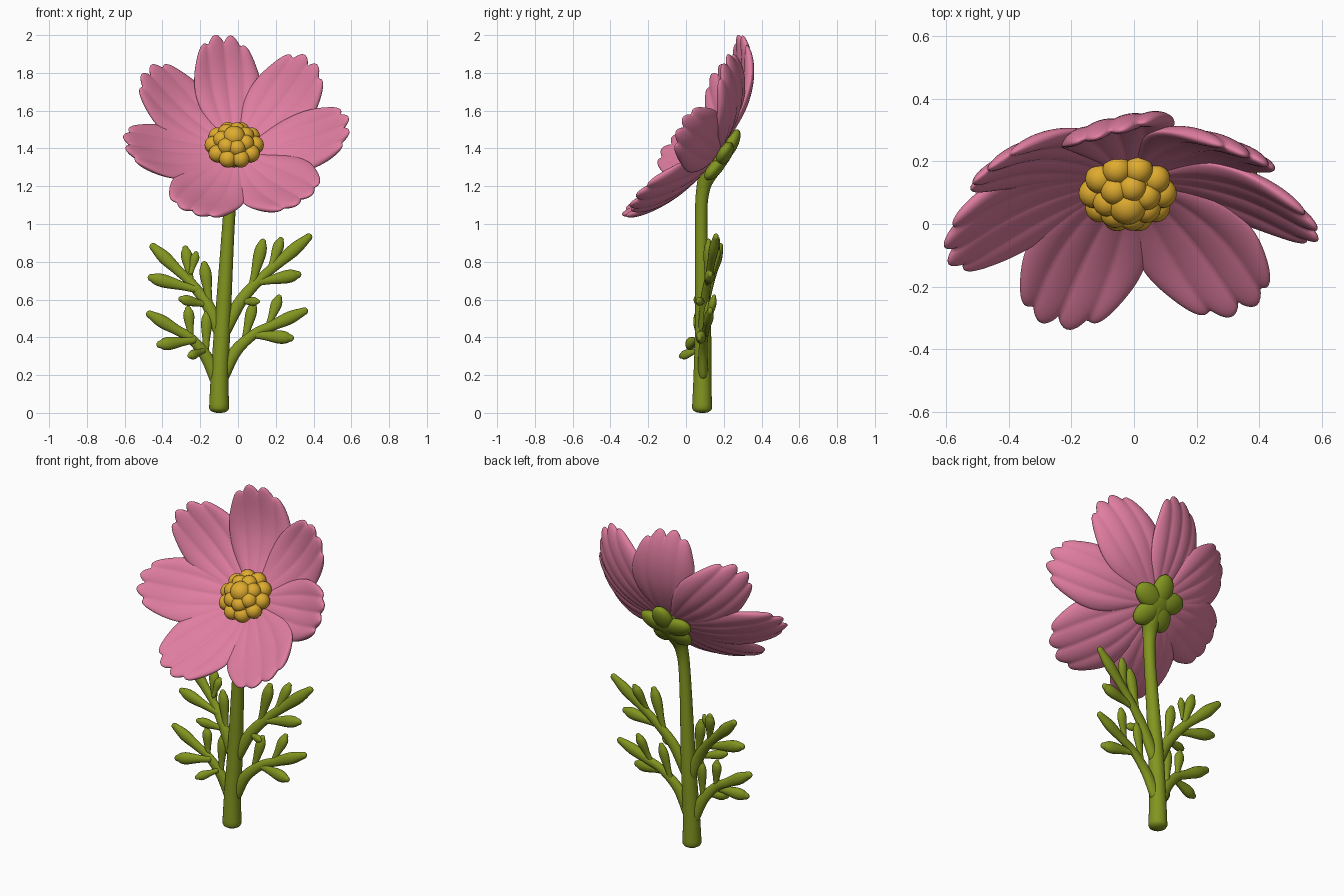
import bpy, bmesh, math
from mathutils import Vector, Matrix

if "Cube" in bpy.data.objects:
    bpy.data.objects.remove(bpy.data.objects["Cube"])

def material(name, rgb):
    m = bpy.data.materials.new(name)
    m.diffuse_color = (*rgb, 1)
    m.use_nodes = True
    m.node_tree.nodes["Principled BSDF"].inputs["Base Color"].default_value = m.diffuse_color
    return m

PINK = material("petal pink", (0.74, 0.205, 0.35))
GREEN = material("leaf green", (0.225, 0.30, 0.014))
GOLD = material("centre gold", (0.74, 0.41, 0.028))

# Flower head frame: local x = right, local y = up the face, local z = facing direction
AXIS = Vector((0, -0.84, 0.55)).normalized()
UP = Vector((0, AXIS.z, -AXIS.y))
HEAD = Matrix((Vector((1, 0, 0)), UP, AXIS)).transposed().to_4x4()
HEAD.translation = Vector((-0.01, 0.15, 1.38))

def finish(bm, name, mat):
    bmesh.ops.remove_doubles(bm, verts=bm.verts, dist=0.0004)
    bmesh.ops.recalc_face_normals(bm, faces=bm.faces)
    for f in bm.faces:
        f.smooth = True
    me = bpy.data.meshes.new(name)
    bm.to_mesh(me)
    bm.free()
    me.materials.append(mat)
    ob = bpy.data.objects.new(name, me)
    bpy.context.collection.objects.link(ob)
    return ob

def spline(pts, n):
    """Catmull-Rom samples through tuples (x, y, z, radius)."""
    p = [Vector(q) for q in pts]
    p = [p[0] * 2 - p[1]] + p + [p[-1] * 2 - p[-2]]
    out = []
    for i in range(1, len(p) - 2):
        a, b, c, d = p[i - 1:i + 3]
        for k in range(n):
            t = k / n
            out.append(0.5 * (2 * b + (c - a) * t + (2 * a - 5 * b + 4 * c - d) * t * t
                              + (3 * b - a - 3 * c + d) * t ** 3))
    return out + [p[-2]]

def tube(bm, pts, n=6, flat=1.0, sides=14):
    """Round-ended tube of varying radius, flattened towards the y direction."""
    s = spline(pts, n)
    centres = [Vector(q[:3]) for q in s]
    radii = [max(q[3], 0.003) for q in s]
    d0, d1 = (centres[0] - centres[1]).normalized(), (centres[-1] - centres[-2]).normalized()
    r0, r1 = radii[0], radii[-1]
    caps = [(0.45, 0.89), (0.8, 0.6), (0.97, 0.2)]
    start = [(centres[0] + d0 * r0 * h * 0.5, r0 * w) for h, w in reversed(caps)]
    end = [(centres[-1] + d1 * r1 * h, r1 * w) for h, w in caps]
    prof = start + list(zip(centres, radii)) + end
    rings = []
    for i, (c, r) in enumerate(prof):
        t = (prof[min(i + 1, len(prof) - 1)][0] - prof[max(i - 1, 0)][0]).normalized()
        a = t.cross(Vector((0, 1, 0))).normalized()
        b = t.cross(a)
        rings.append([bm.verts.new(c + a * r * math.cos(q) + b * r * flat * math.sin(q))
                      for q in (2 * math.pi * k / sides for k in range(sides))])
    for A, B in zip(rings, rings[1:]):
        for k in range(sides):
            bm.faces.new((A[k], A[(k + 1) % sides], B[(k + 1) % sides], B[k]))
    bm.faces.new(rings[0])
    bm.faces.new(rings[-1])

def ball(bm, loc, scale, rot=Matrix(), frame=HEAD):
    bmesh.ops.create_uvsphere(bm, u_segments=20, v_segments=12, radius=1,
        matrix=frame @ Matrix.Translation(loc) @ rot @ Matrix.Diagonal((*scale, 1)))

# Petals: inflated, ribbed sheets with four-lobed tips on a shallow bowl
def petal(name, angle, length, half_width, twist):
    bm = bmesh.new()
    nt, ns, base = 24, 56, 0.05
    ca, sa = math.cos(math.radians(angle)), math.sin(math.radians(angle))
    mix = 0.5 + 0.5 * sa          # upper petals curl at the tip, lower ones are straighter
    def point(i, j, side):
        t = math.sin(math.pi / 2 * i / nt)
        s = math.sin(math.pi / 2 * (2 * j / ns - 1))
        lobe = abs(math.sin(2 * math.pi * s)) ** 0.75
        tip = length - 0.14 * abs(s) ** 3 + 0.03 * lobe * t ** 5
        r = base + t * (tip - base)
        y = s * half_width * (0.2 + 0.8 * math.sin(1.9 * t))
        rr = math.hypot(r, y)
        w = mix * 1.04 * rr ** 3 + (1 - mix) * 0.68 * rr ** 2 + twist * s * t
        h = 0.029 * (0.75 + 0.25 * lobe * min(1, 2 * t))
        h *= math.sqrt(max(0, 1 - s ** 6)) * math.sqrt(max(0, 1 - t ** 12))
        slope = 1.2 * r
        q = math.hypot(1, slope)
        r -= side * h * slope / q
        w += side * h / q
        return HEAD @ Vector((r * ca - y * sa, r * sa + y * ca, w))
    for side in (1, -1):
        g = [[bm.verts.new(point(i, j, side)) for j in range(ns + 1)] for i in range(nt + 1)]
        for i in range(nt):
            for j in range(ns):
                bm.faces.new((g[i][j], g[i + 1][j], g[i + 1][j + 1], g[i][j + 1]))
    finish(bm, name, PINK)

for k, (ang, ln, hw, tw) in enumerate([(96.5, 0.57, 0.18, 0.045), (48, 0.565, 0.19, 0.01),
                                       (2, 0.57, 0.175, 0.02), (-51, 0.545, 0.215, 0.0),
                                       (-115, 0.55, 0.20, 0.0), (-171, 0.57, 0.185, 0.025),
                                       (142, 0.575, 0.18, 0.02)]):
    petal(f"petal_{k + 1}", ang, ln, hw, tw)

# Flower centre: dome covered in rings of round florets, tipped slightly upwards
bm = bmesh.new()
tip = HEAD @ Matrix.Translation((-0.01, 0.0, 0.045)) @ Matrix.Rotation(math.radians(-12), 4, 'X')
ball(bm, (0, 0, 0.005), (0.128, 0.128, 0.085), frame=tip)
for count, rad, height, size in ((10, 0.11, 0.02, 0.047), (7, 0.066, 0.06, 0.046), (1, 0, 0.078, 0.06)):
    for k in range(count):
        a = 2 * math.pi * (k + 0.5 * (count == 7)) / count
        ball(bm, (rad * math.cos(a), rad * math.sin(a), height), (size,) * 3, frame=tip)
finish(bm, "flower_centre", GOLD)

# Calyx: cushion with sepals cupping the back of the flower
bm = bmesh.new()
ball(bm, (0, 0, -0.035), (0.1, 0.1, 0.055))
for k in range(5):
    spin = Matrix.Rotation(math.radians(72 * k + 90), 4, 'Z')
    ball(bm, spin @ Vector((0.08, 0, -0.05)), (0.09, 0.064, 0.038),
         spin @ Matrix.Rotation(math.radians(-6), 4, 'Y'))
finish(bm, "calyx", GREEN)

# Stem
bm = bmesh.new()
tube(bm, [(-0.1, 0.085, 0.025, 0.053), (-0.097, 0.087, 0.2, 0.047), (-0.08, 0.09, 0.5, 0.042),
          (-0.05, 0.08, 1.0, 0.033), (-0.035, 0.09, 1.18, 0.036), (-0.02, 0.125, 1.28, 0.05),
          (-0.01, 0.175, 1.345, 0.05)], n=8, sides=24)
finish(bm, "stem", GREEN)

# Leaves: a tapering stalk ending in a leaflet, plus side leaflets
def leaf(name, stalk, leaflets):
    bm = bmesh.new()
    radii = (0.036, 0.032, 0.026, 0.027, 0.034, 0.02)
    a, b = Vector(stalk[-2]), Vector(stalk[-1])
    b = b - (b - a).normalized() * 0.015
    path = stalk[:-1] + [tuple(a.lerp(b, 0.35)), tuple(a.lerp(b, 0.7)), tuple(b)]
    tube(bm, [(*p, r) for p, r in zip(path, radii)], flat=0.75)
    for p, q, w in leaflets:
        p, q = Vector(p), Vector(q)
        tube(bm, [(*p.lerp(q, f), w * s) for f, s in
                  ((0, 0.6), (0.3, 0.75), (0.65, 1.15), (0.83, 1.05), (0.94, 0.65))], n=4, flat=0.75)
    finish(bm, name, GREEN)

leaf("upper_right_leaf",
     [(-0.07, 0.09, 0.44), (0.02, 0.1, 0.6), (0.13, 0.12, 0.72), (0.385, 0.16, 0.94)],
     [((0.07, 0.11, 0.66), (0.135, 0.12, 0.92), 0.028), ((0.17, 0.12, 0.76), (0.23, 0.17, 0.925), 0.025),
      ((0.1, 0.11, 0.69), (0.33, 0.13, 0.735), 0.03), ((0.01, 0.1, 0.59), (0.11, 0.06, 0.59), 0.02)])
leaf("lower_right_leaf",
     [(-0.08, 0.09, 0.2), (-0.01, 0.09, 0.33), (0.09, 0.1, 0.42), (0.365, 0.13, 0.545)],
     [((0.03, 0.1, 0.37), (0.085, 0.12, 0.59), 0.025), ((0.16, 0.11, 0.46), (0.22, 0.15, 0.62), 0.025),
      ((0.07, 0.1, 0.415), (0.29, 0.07, 0.395), 0.03)])
leaf("upper_left_leaf",
     [(-0.09, 0.09, 0.42), (-0.16, 0.1, 0.57), (-0.25, 0.13, 0.69), (-0.46, 0.185, 0.89)],
     [((-0.15, 0.1, 0.57), (-0.18, 0.11, 0.8), 0.027), ((-0.25, 0.13, 0.7), (-0.28, 0.17, 0.88), 0.026),
      ((-0.25, 0.12, 0.74), (-0.22, 0.14, 0.85), 0.02), ((-0.21, 0.11, 0.65), (-0.475, 0.12, 0.72), 0.03),
      ((-0.16, 0.1, 0.57), (-0.31, 0.05, 0.605), 0.024)])
leaf("lower_left_leaf",
     [(-0.11, 0.09, 0.17), (-0.17, 0.08, 0.3), (-0.25, 0.07, 0.395), (-0.48, 0.06, 0.53)],
     [((-0.17, 0.08, 0.31), (-0.165, 0.09, 0.54), 0.025), ((-0.25, 0.07, 0.4), (-0.265, 0.08, 0.56), 0.025),
      ((-0.23, 0.06, 0.385), (-0.425, 0.01, 0.36), 0.03), ((-0.18, 0.06, 0.33), (-0.26, -0.03, 0.3), 0.022)])
